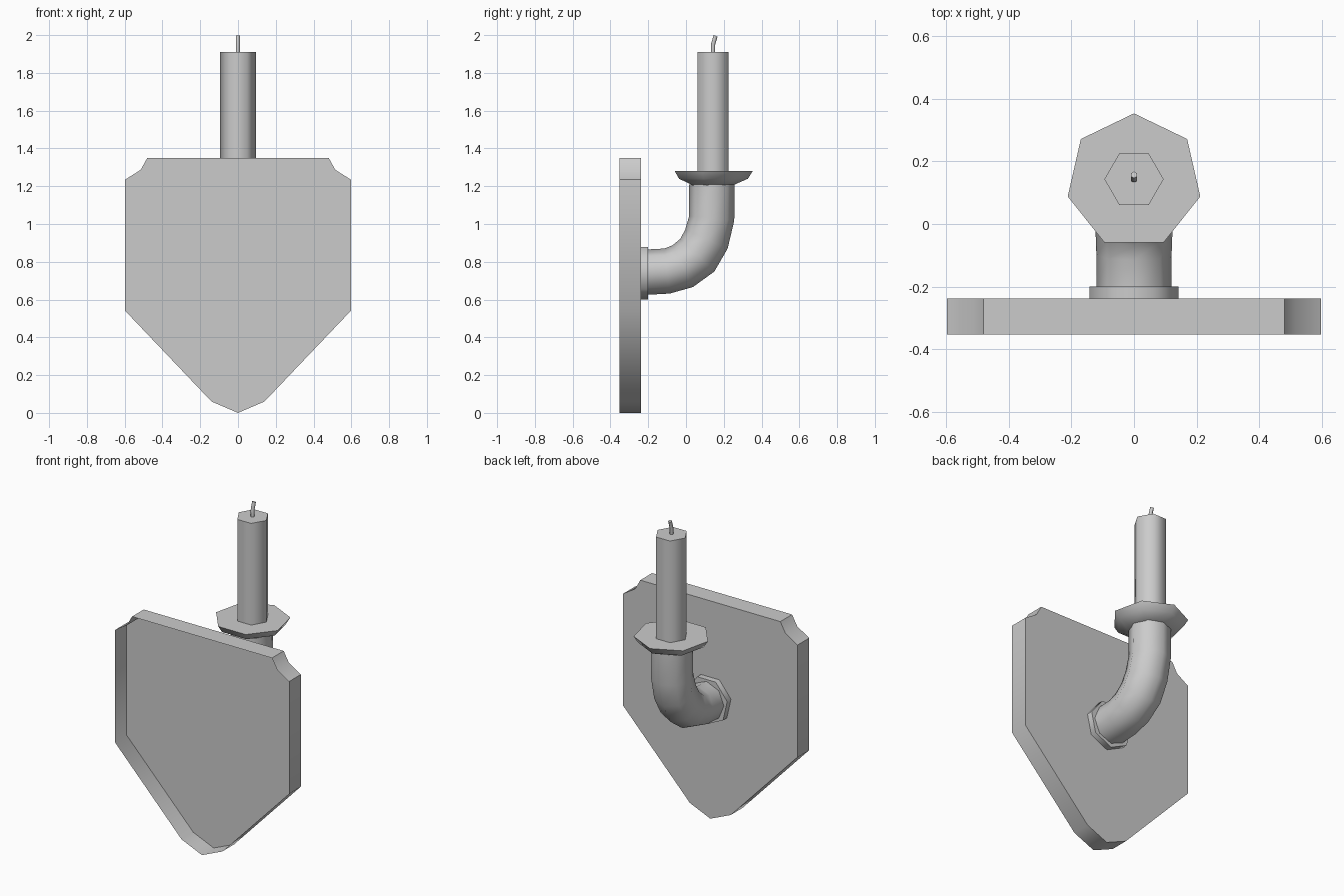
import bpy, bmesh
from math import sin, cos, pi, radians
from mathutils import Vector

cube = bpy.data.objects.get("Cube")
if cube:
    bpy.data.objects.remove(cube, do_unlink=True)

grey = bpy.data.materials.new("plain_grey")
grey.use_nodes = True
grey.diffuse_color = (0.6, 0.6, 0.6, 1)
grey.node_tree.nodes["Principled BSDF"].inputs["Base Color"].default_value = (0.6, 0.6, 0.6, 1)


def finish(name, bm, angle):
    """Turn a bmesh into a shaded object."""
    bmesh.ops.recalc_face_normals(bm, faces=bm.faces)
    mesh = bpy.data.meshes.new(name)
    bm.to_mesh(mesh)
    bm.free()
    mesh.materials.append(grey)
    obj = bpy.data.objects.new(name, mesh)
    bpy.context.collection.objects.link(obj)
    bpy.ops.object.select_all(action="DESELECT")
    obj.select_set(True)
    bpy.context.view_layer.objects.active = obj
    bpy.ops.object.shade_smooth_by_angle(angle=radians(angle))


def loft(name, sections, sides, phase=pi, angle=65):
    """Skin polygon rings given as (y, z, radius, axis tilt in degrees)."""
    bm = bmesh.new()
    rings = []
    for y, z, r, tilt in sections:
        t = radians(tilt)
        across, up = Vector((1, 0, 0)), Vector((0, -sin(t), cos(t)))
        ring = []
        for i in range(sides):
            a = phase + 2 * pi * i / sides
            ring.append(bm.verts.new(Vector((0, y, z)) + r * (sin(a) * across + cos(a) * up)))
        rings.append(ring)
    for low, high in zip(rings, rings[1:]):
        for i in range(sides):
            j = (i + 1) % sides
            bm.faces.new((low[i], low[j], high[j], high[i]))
    bm.faces.new(rings[0])
    bm.faces.new(rings[-1])
    finish(name, bm, angle)


# Shield-shaped wall plate: a back panel with a rim, open at the front
half = [(0.14, 0.06), (0.597, 0.54), (0.597, 1.235), (0.515, 1.287), (0.48, 1.35)]
outline = [(0, 0)] + half + [(-x, z) for x, z in reversed(half)]
bm = bmesh.new()
panel = bm.faces.new([bm.verts.new((x, -0.238, z)) for x, z in outline])
rim = bmesh.ops.extrude_edge_only(bm, edges=panel.edges[:])
bmesh.ops.translate(bm, vec=(0, -0.115, 0),
                    verts=[v for v in rim["geom"] if isinstance(v, bmesh.types.BMVert)])
finish("wall_plate", bm, 50)

# Mounting collar resting on the back panel
loft("mounting_collar", [(-0.237, 0.746, 0.146, 0), (-0.2, 0.746, 0.146, 0)], 7)

# Curved arm
R = 0.12
loft("curved_arm", [(-0.21, 0.745, R, 0), (-0.1, 0.751, R, 7), (-0.017, 0.777, 0.123, 26),
                    (0.06, 0.835, 0.125, 46), (0.108, 0.92, 0.123, 66), (0.136, 1.03, R, 84),
                    (0.137, 1.21, R, 90)], 8)

# Drip pan with a flat top
loft("drip_pan", [(0.136, 1.205, 0.113, 90), (0.136, 1.24, 0.192, 90),
                  (0.136, 1.28, 0.217, 90)], 7)

# Candle and bent wick
Y = 0.143
loft("candle", [(Y, 1.28, 0.0945, 90), (Y, 1.91, 0.0945, 90)], 6, phase=pi / 2)
loft("wick", [(Y, 1.9, 0.011, 90), (Y + 0.001, 1.955, 0.011, 82),
              (Y + 0.014, 1.996, 0.011, 70)], 6)
